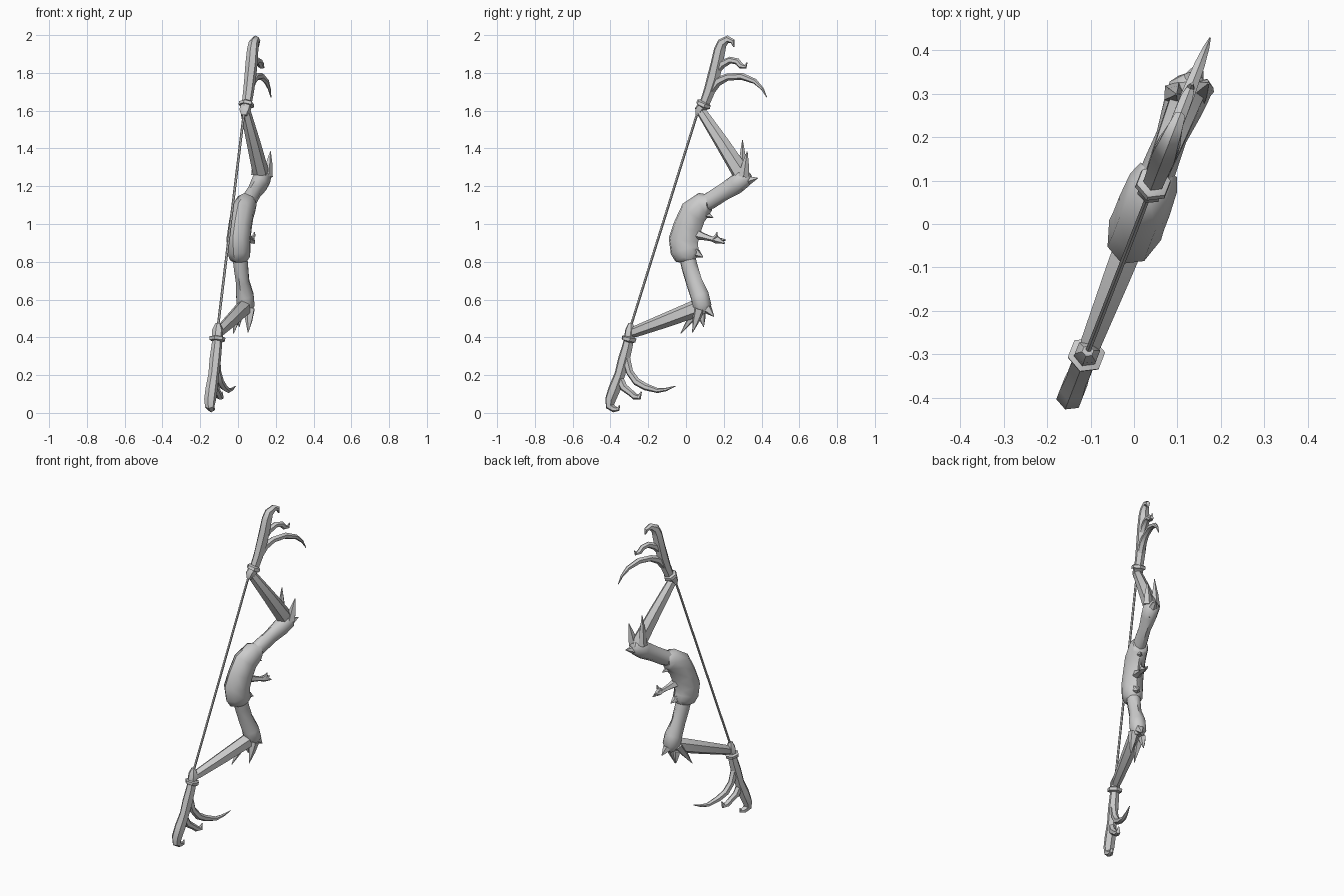
import bpy, bmesh, math
from mathutils import Vector

# The bow lies in one upright plane turned about z; N is the thickness direction
SLOPE = 0.39
N = Vector((1, -SLOPE, 0)).normalized()


def place(y, z, off=0.0):
    return Vector((SLOPE * y + 0.008, y, z)) + N * off


def finish(name, bm, angle=50):
    bmesh.ops.recalc_face_normals(bm, faces=bm.faces)
    me = bpy.data.meshes.new(name)
    bm.to_mesh(me)
    bm.free()
    me.shade_smooth()
    me.set_sharp_from_angle(angle=math.radians(angle))
    ob = bpy.data.objects.new(name, me)
    bpy.context.collection.objects.link(ob)
    return ob


def tube(bm, sections, sides=8):
    """Sections are (y, z, in-plane radius, thickness radius[, offset])."""
    pts = [place(s[0], s[1], s[4] if len(s) > 4 else 0) for s in sections]
    rings = []
    for i, s in enumerate(sections):
        a, b = pts[max(i - 1, 0)], pts[min(i + 1, len(pts) - 1)]
        side = (b - a).normalized().cross(N).normalized()
        ring = []
        for k in range(sides):
            t = 2 * math.pi * k / sides
            ring.append(bm.verts.new(pts[i] + side * (s[2] * math.cos(t)) + N * (s[3] * math.sin(t))))
        rings.append(ring)
    for r0, r1 in zip(rings, rings[1:]):
        for k in range(sides):
            j = (k + 1) % sides
            bm.faces.new((r0[k], r0[j], r1[j], r1[k]))
    bm.faces.new(rings[0])
    bm.faces.new(rings[-1])


def part(name, *paths, sides=8):
    bm = bmesh.new()
    for p in paths:
        tube(bm, p, sides)
    return finish(name, bm)


def spikes(name, items):
    """Items are base (y, z, off), tip (y, z, off), base radius."""
    bm = bmesh.new()
    for b, t, r in items:
        mid = [b[i] * 0.55 + t[i] * 0.45 for i in range(3)]
        tube(bm, [(b[0], b[1], r, r, b[2]), (mid[0], mid[1], r * 0.7, r * 0.7, mid[2]),
                  (t[0], t[1], 0.002, 0.002, t[2])], 5)
    return finish(name, bm, 35)


# Central grip body with flared collars
part("grip_body", [
    (0.125, 1.105, 0.050, 0.045), (0.095, 1.105, 0.066, 0.058), (0.04, 1.06, 0.078, 0.062),
    (0.008, 0.985, 0.080, 0.062), (-0.014, 0.915, 0.084, 0.064), (-0.008, 0.86, 0.080, 0.062),
    (0.008, 0.825, 0.072, 0.055), (0.012, 0.80, 0.038, 0.036)])
spikes("grip_knuckles", [
    ((0.06, 1.07, 0), (0.145, 1.035, 0), 0.035),
    ((0.03, 0.86, 0), (0.09, 0.825, 0), 0.035)])

# Upper arm and lower thigh
part("upper_arm", [
    (0.06, 1.09, 0.04, 0.038), (0.13, 1.125, 0.046, 0.040), (0.20, 1.17, 0.046, 0.036),
    (0.265, 1.21, 0.052, 0.046), (0.31, 1.245, 0.050, 0.050), (0.335, 1.262, 0.022, 0.025)])
part("lower_arm", [
    (0.005, 0.83, 0.045, 0.042), (0.02, 0.77, 0.046, 0.040), (0.042, 0.695, 0.046, 0.036),
    (0.073, 0.62, 0.052, 0.050), (0.085, 0.565, 0.054, 0.050), (0.085, 0.525, 0.025, 0.025)])

# Forearms running to the wrists
part("upper_forearm", [
    (0.31, 1.225, 0.035, 0.035), (0.285, 1.28, 0.048, 0.042), (0.19, 1.43, 0.039, 0.036),
    (0.085, 1.59, 0.028, 0.028), (0.068, 1.615, 0.018, 0.018)], sides=6)
part("lower_forearm", [
    (0.10, 0.57, 0.030, 0.035), (0.05, 0.552, 0.046, 0.042), (-0.11, 0.49, 0.039, 0.036),
    (-0.27, 0.43, 0.030, 0.028), (-0.305, 0.415, 0.018, 0.018)], sides=6)

# Elbow spikes
spikes("upper_elbow_spikes", [
    ((0.29, 1.26, -0.03), (0.29, 1.445, -0.025), 0.028),
    ((0.315, 1.25, 0.025), (0.337, 1.385, 0.035), 0.030),
    ((0.30, 1.225, 0), (0.38, 1.243, 0), 0.034),
    ((0.26, 1.22, 0.01), (0.305, 1.18, 0.01), 0.028)])
spikes("lower_elbow_spikes", [
    ((0.06, 0.56, -0.025), (-0.035, 0.42, -0.02), 0.028),
    ((0.08, 0.55, 0.025), (0.045, 0.425, 0.03), 0.030),
    ((0.09, 0.575, 0), (0.148, 0.51, 0), 0.036),
    ((0.07, 0.53, -0.03), (0.08, 0.455, -0.035), 0.024)])

# Wrist knobs with cuff rings
part("upper_wrist", [
    (0.062, 1.575, 0.014, 0.016), (0.072, 1.60, 0.029, 0.030), (0.088, 1.622, 0.029, 0.030),
    (0.090, 1.626, 0.042, 0.042), (0.096, 1.642, 0.040, 0.040), (0.099, 1.648, 0.026, 0.028)], sides=6)
part("lower_wrist", [
    (-0.293, 0.475, 0.012, 0.014), (-0.295, 0.44, 0.028, 0.030), (-0.300, 0.405, 0.029, 0.030),
    (-0.301, 0.400, 0.042, 0.044), (-0.304, 0.383, 0.040, 0.042), (-0.306, 0.377, 0.026, 0.028)], sides=6)

# Clawed hands: palm with hooked finger, middle finger, long thumb claw
part("upper_hand",
     [(0.095, 1.63, 0.028, 0.026), (0.122, 1.70, 0.032, 0.028), (0.145, 1.775, 0.036, 0.030),
      (0.163, 1.85, 0.034, 0.032), (0.178, 1.92, 0.033, 0.030), (0.192, 1.958, 0.028, 0.026),
      (0.222, 1.978, 0.020, 0.020), (0.248, 1.966, 0.014, 0.014), (0.254, 1.938, 0.004, 0.004)],
     [(0.15, 1.80, 0.024, 0.022), (0.19, 1.845, 0.022, 0.020), (0.235, 1.868, 0.018, 0.018),
      (0.272, 1.860, 0.017, 0.017), (0.290, 1.838, 0.016, 0.016), (0.315, 1.832, 0.010, 0.010),
      (0.323, 1.855, 0.003, 0.003)],
     [(0.12, 1.69, 0.024, 0.022), (0.165, 1.752, 0.025, 0.022), (0.22, 1.778, 0.019, 0.018),
      (0.295, 1.782, 0.019, 0.018), (0.365, 1.755, 0.014, 0.014), (0.405, 1.715, 0.008, 0.008),
      (0.428, 1.67, 0.002, 0.002)], sides=6)
part("lower_hand",
     [(-0.302, 0.39, 0.028, 0.026), (-0.312, 0.345, 0.030, 0.028), (-0.330, 0.28, 0.033, 0.030),
      (-0.350, 0.205, 0.030, 0.028), (-0.378, 0.13, 0.034, 0.032), (-0.400, 0.07, 0.030, 0.032),
      (-0.402, 0.035, 0.025, 0.026), (-0.380, 0.020, 0.018, 0.018), (-0.358, 0.020, 0.010, 0.012),
      (-0.352, 0.040, 0.003, 0.003)],
     [(-0.355, 0.19, 0.022, 0.022), (-0.33, 0.135, 0.022, 0.020), (-0.295, 0.108, 0.018, 0.018),
      (-0.272, 0.088, 0.018, 0.018), (-0.247, 0.083, 0.014, 0.014), (-0.236, 0.112, 0.003, 0.003)],
     [(-0.318, 0.29, 0.024, 0.022), (-0.298, 0.215, 0.020, 0.020), (-0.262, 0.165, 0.021, 0.020),
      (-0.215, 0.138, 0.019, 0.018), (-0.150, 0.118, 0.013, 0.014), (-0.105, 0.124, 0.009, 0.009),
      (-0.055, 0.142, 0.002, 0.002)], sides=6)

# Small forked arrow rest
part("arrow_rest",
     [(0.04, 0.95, 0.035, 0.03), (0.09, 0.935, 0.020, 0.02), (0.135, 0.922, 0.014, 0.014),
      (0.165, 0.917, 0.022, 0.02), (0.205, 0.898, 0.003, 0.003)],
     [(0.145, 0.92, 0.012, 0.012, 0.005), (0.166, 0.938, 0.009, 0.009, 0.012),
      (0.170, 0.957, 0.003, 0.003, 0.014)],
     [(0.15, 0.92, 0.012, 0.012, -0.005), (0.185, 0.917, 0.009, 0.009, -0.012),
      (0.205, 0.915, 0.003, 0.003, -0.014)], sides=5)

# Bowstring
part("bowstring", [(0.066, 1.605, 0.007, 0.007), (-0.295, 0.45, 0.007, 0.007)], sides=6)
